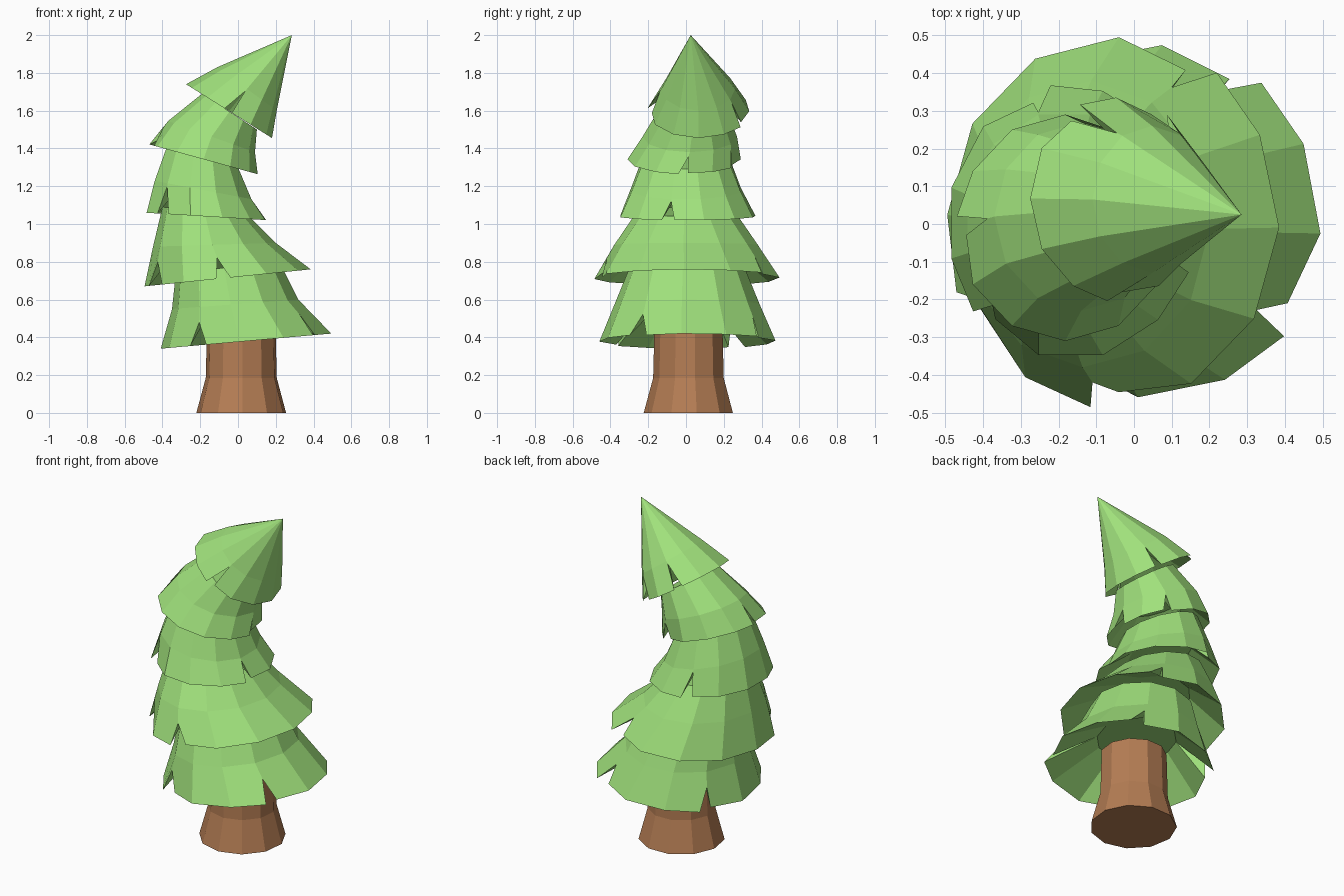
import bpy, bmesh
from math import cos, sin, radians, tau
from mathutils import Vector

if "Cube" in bpy.data.objects:
    bpy.data.objects.remove(bpy.data.objects["Cube"])


def material(name, rgb):
    m = bpy.data.materials.new(name)
    m.diffuse_color = (*rgb, 1)
    m.use_nodes = True
    m.node_tree.nodes["Principled BSDF"].inputs["Base Color"].default_value = m.diffuse_color
    return m


GREEN = material("needles", (0.35, 0.75, 0.2))
BROWN = material("bark", (0.46, 0.205, 0.088))
SIDES = 12


def finish(name, bm, mat):
    bmesh.ops.recalc_face_normals(bm, faces=bm.faces)
    me = bpy.data.meshes.new(name)
    bm.to_mesh(me)
    bm.free()
    me.materials.append(mat)
    ob = bpy.data.objects.new(name, me)
    bpy.context.collection.objects.link(ob)


def on_ring(ring, a, grow=1.0):
    """Point on a tilted ellipse given by left x,z / right x,z / y range."""
    lx, lz, rx, rz, y0, y1 = ring
    c = Vector(((lx + rx) / 2, (y0 + y1) / 2, (lz + rz) / 2))
    return c + grow * Vector(((rx - lx) / 2 * cos(a), (y1 - y0) / 2 * sin(a), (rz - lz) / 2 * cos(a)))


def tier(name, rings, phase, slits, tip=None, rise=0.6):
    bm = bmesh.new()
    angles = [radians(phase) + tau * k / SIDES for k in range(SIDES)]
    rows = [[bm.verts.new(on_ring(r, a)) for a in angles] for r in rings[1:]]
    liner = [bm.verts.new(on_ring(rings[1], a, 0.62)) for a in angles]
    # rim: a slit doubles the rim corner (one lip tucked in) and adds an apex
    before, after, apex = [], [], []
    for k, a in enumerate(angles):
        if k in slits:
            lo = bm.verts.new(on_ring(rings[0], a - 0.1, 1.02))
            hi = bm.verts.new(on_ring(rings[0], a + 0.07, 0.93))
            ap = bm.verts.new(on_ring(rings[0], a).lerp(rows[0][k].co, rise))
        else:
            lo = hi = bm.verts.new(on_ring(rings[0], a))
            ap = None
        before.append(lo)
        after.append(hi)
        apex.append(ap)
    for k in range(SIDES):
        n = (k + 1) % SIDES
        loop = [after[k], before[n], apex[n], rows[0][n], rows[0][k], apex[k]]
        bm.faces.new([v for v in loop if v])
        bm.faces.new([before[n], after[k], liner[k], liner[n]])
        if apex[k]:  # inner walls of the slit
            bm.faces.new([before[k], liner[k], apex[k]])
            bm.faces.new([apex[k], liner[k], after[k]])
        for lower, upper in zip(rows, rows[1:]):
            bm.faces.new([lower[k], lower[n], upper[n], upper[k]])
    bm.faces.new(liner[::-1])
    # top: pointed or capped
    if tip:
        t = bm.verts.new(tip)
        for k in range(SIDES):
            bm.faces.new([rows[-1][k], rows[-1][(k + 1) % SIDES], t])
    else:
        bm.faces.new(rows[-1])
    finish(name, bm, GREEN)


# Trunk with flared foot
bm = bmesh.new()
N = 11
rows = [[bm.verts.new((0.018 + r * cos(tau * (k + .3) / N), 0.016 + r * sin(tau * (k + .3) / N), z))
         for k in range(N)] for z, r in ((0, 0.24), (0.185, 0.19), (0.46, 0.183))]
for lo, hi in zip(rows, rows[1:]):
    for k in range(N):
        n = (k + 1) % N
        bm.faces.new([lo[k], lo[n], hi[n], hi[k]])
bm.faces.new(rows[0][::-1])
bm.faces.new(rows[-1])
finish("trunk", bm, BROWN)

# Branch tiers, bottom to top
tier("branch_tier_1", [(-0.41, 0.34, 0.495, 0.42, -0.46, 0.475),
                       (-0.35, 0.55, 0.32, 0.60, -0.38, 0.39),
                       (-0.33, 0.74, 0.22, 0.80, -0.30, 0.31)], -4, (2, 5, 8, 11))
tier("branch_tier_2", [(-0.495, 0.67, 0.385, 0.76, -0.48, 0.495),
                       (-0.45, 0.88, 0.20, 0.90, -0.38, 0.38),
                       (-0.40, 1.09, 0.06, 1.04, -0.26, 0.26)], -2, (2, 7, 9))
tier("branch_tier_3", [(-0.495, 1.06, 0.16, 1.02, -0.36, 0.365),
                       (-0.45, 1.23, 0.08, 1.13, -0.30, 0.30),
                       (-0.38, 1.42, 0.01, 1.29, -0.23, 0.23)], -15, (0, 4, 8), rise=0.9)
tier("branch_tier_4", [(-0.465, 1.42, 0.10, 1.265, -0.31, 0.29),
                       (-0.37, 1.545, 0.09, 1.38, -0.23, 0.27),
                       (-0.19, 1.69, 0.10, 1.50, -0.15, 0.22)], 0, (0, 2, 6), rise=0.8)
tier("tree_top", [(-0.275, 1.74, 0.18, 1.455, -0.20, 0.335),
                  (-0.11, 1.83, 0.205, 1.60, -0.13, 0.26)], 0, (2, 4, 9), (0.285, 0.025, 2.0), rise=0.9)
